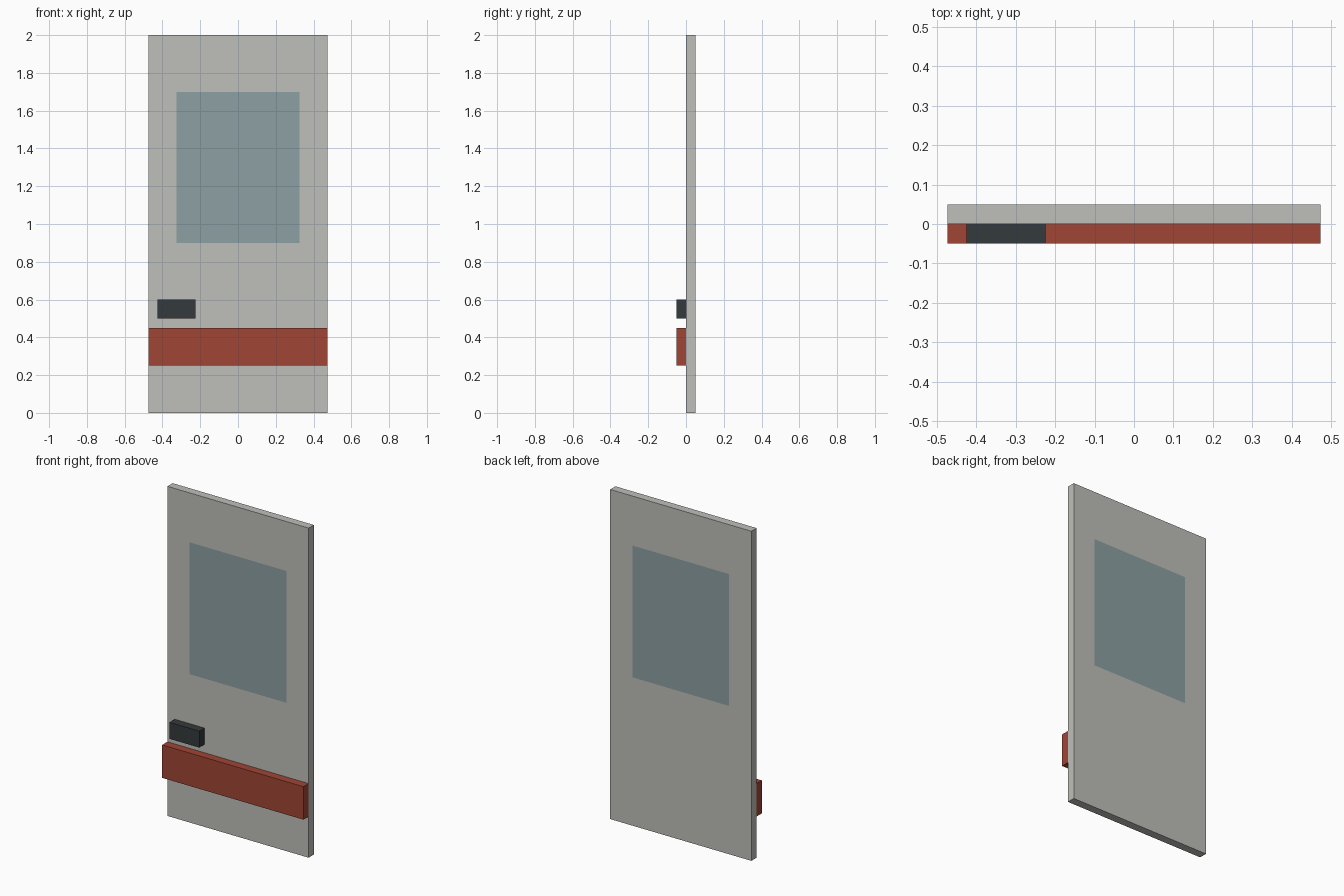
import bpy
import bmesh
from mathutils import Matrix, Vector

if "Cube" in bpy.data.objects:
    bpy.data.objects.remove(bpy.data.objects["Cube"], do_unlink=True)


def make_material(name, rgb):
    mat = bpy.data.materials.new(name)
    mat.use_nodes = True
    color = (*rgb, 1.0)
    mat.diffuse_color = color
    mat.node_tree.nodes["Principled BSDF"].inputs["Base Color"].default_value = color
    return mat


panel_grey = make_material("panel grey", (0.52, 0.52, 0.49))
glass_blue = make_material("glass blue grey", (0.27, 0.35, 0.37))
stripe_red = make_material("stripe red", (0.35, 0.06, 0.034))
handle_black = make_material("handle charcoal", (0.034, 0.042, 0.045))


def make_box(name, low, high, material):
    low, high = Vector(low), Vector(high)
    bm = bmesh.new()
    bmesh.ops.create_cube(
        bm, size=1,
        matrix=Matrix.Translation((low + high) / 2) @ Matrix.Diagonal((*(high - low), 1)))
    mesh = bpy.data.meshes.new(name)
    bm.to_mesh(mesh)
    bm.free()
    mesh.materials.append(material)
    obj = bpy.data.objects.new(name, mesh)
    bpy.context.collection.objects.link(obj)
    return obj


HALF_WIDTH = 0.474
THICKNESS = 0.05
WINDOW_HALF, WINDOW_BOTTOM, WINDOW_TOP = 0.325, 0.9, 1.7

# Door panel
door = make_box("door_panel", (-HALF_WIDTH, 0, 0), (HALF_WIDTH, THICKNESS, 2), panel_grey)
door.data.materials.append(glass_blue)

# Flush window cut into the front and back faces
bm = bmesh.new()
bm.from_mesh(door.data)
cuts = [((-WINDOW_HALF, 0, 0), (1, 0, 0)), ((WINDOW_HALF, 0, 0), (1, 0, 0)),
        ((0, 0, WINDOW_BOTTOM), (0, 0, 1)), ((0, 0, WINDOW_TOP), (0, 0, 1))]
for point, normal in cuts:
    bmesh.ops.bisect_plane(bm, geom=bm.verts[:] + bm.edges[:] + bm.faces[:],
                           plane_co=point, plane_no=normal)
for face in bm.faces:
    center = face.calc_center_median()
    if (abs(face.normal.y) > 0.9 and abs(center.x) < WINDOW_HALF
            and WINDOW_BOTTOM < center.z < WINDOW_TOP):
        face.material_index = 1
bm.to_mesh(door.data)
bm.free()

# Raised stripe and handle on the front
make_box("front_stripe", (-HALF_WIDTH, -THICKNESS, 0.25), (HALF_WIDTH, 0, 0.45), stripe_red)
make_box("door_handle", (-0.425, -THICKNESS, 0.5), (-0.225, 0, 0.6), handle_black)
